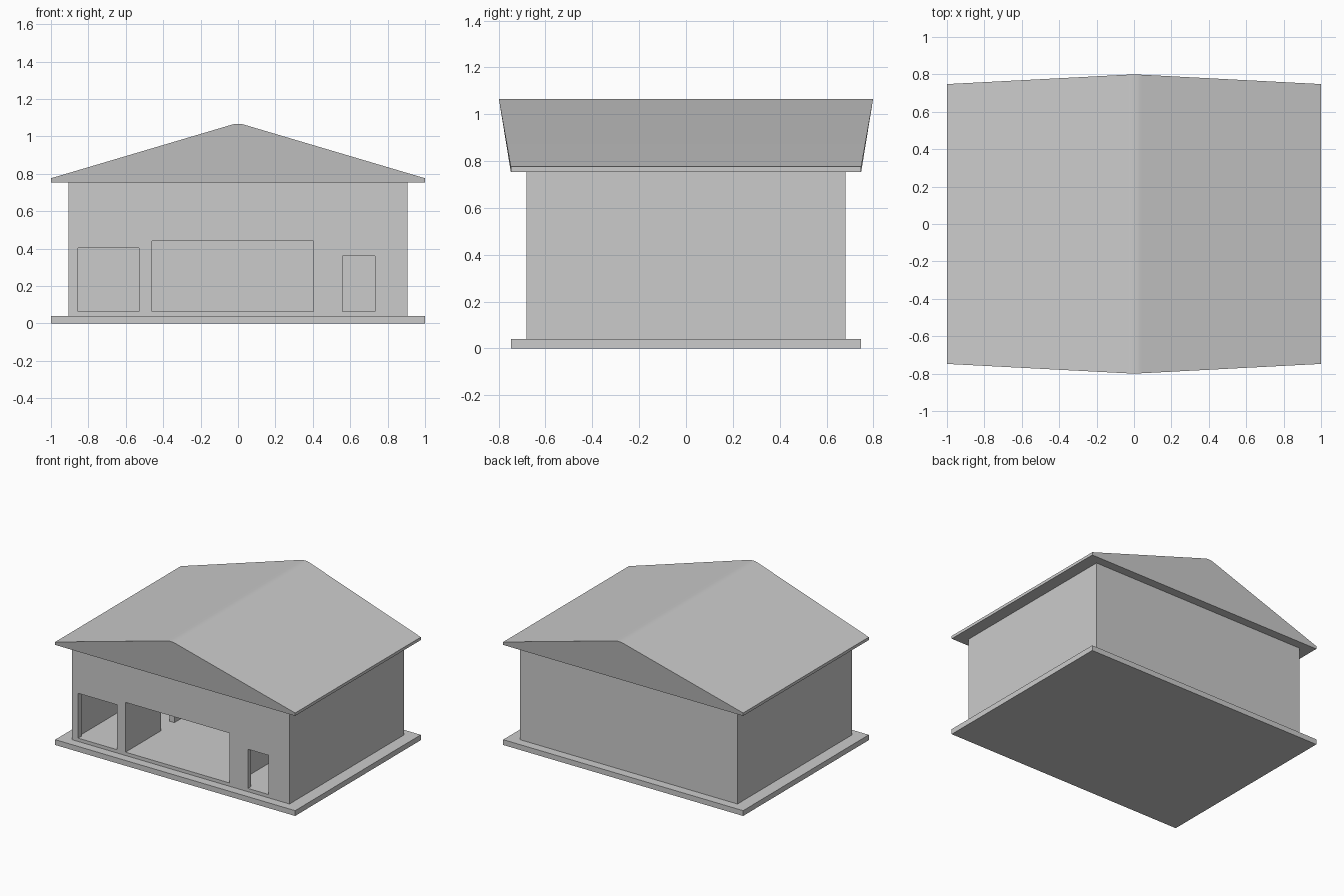
import bpy, bmesh

if "Cube" in bpy.data.objects:
    bpy.data.objects.remove(bpy.data.objects["Cube"])


def box(name, x0, x1, y0, y1, z0, z1):
    bpy.ops.mesh.primitive_cube_add(size=1)
    ob = bpy.context.object
    ob.name = name
    for v in ob.data.vertices:
        v.co = (x1 if v.co.x > 0 else x0,
                y1 if v.co.y > 0 else y0,
                z1 if v.co.z > 0 else z0)
    return ob


def cut(target, *dims):
    cutter = box("cutter", *dims)
    mod = target.modifiers.new("cut", 'BOOLEAN')
    mod.operation = 'DIFFERENCE'
    mod.solver = 'EXACT'
    mod.object = cutter
    bpy.context.view_layer.objects.active = target
    bpy.ops.object.modifier_apply(modifier=mod.name)
    bpy.data.objects.remove(cutter)


# Base slab
box("base_slab", -1, 1, -0.748, 0.748, 0, 0.04)

# Walls: solid block hollowed into three rooms, leaving a thin floor
FLOOR = 0.065
walls = box("walls", -0.907, 0.907, -0.682, 0.682, 0.04, 0.756)
for x0, x1 in ((-0.87, -0.50), (-0.46, 0.405), (0.445, 0.87)):
    cut(walls, x0, x1, -0.645, 0.645, FLOOR, 0.85)

# Front openings
for x0, x1, top in ((-0.855, -0.53, 0.403), (-0.46, 0.405, 0.44), (0.56, 0.732, 0.36)):
    cut(walls, x0, x1, -0.75, -0.60, FLOOR, top)

# Doorway in the left partition
cut(walls, -0.52, -0.44, -0.26, -0.10, FLOOR, 0.36)

# Roof: gabled profile with a rounded ridge, ends leaning outward to the top
EAVE, RIDGE = 0.776, 1.066
half = [(0.018, 1.066), (0.031, 1.063), (0.045, 1.059), (1, EAVE), (1, 0.754)]
profile = half + [(-x, z) for x, z in reversed(half)]


def end_y(z):
    return 0.748 + 0.051 * max(0, z - EAVE) / (RIDGE - EAVE)


bm = bmesh.new()
front = [bm.verts.new((x, -end_y(z), z)) for x, z in profile]
back = [bm.verts.new((x, end_y(z), z)) for x, z in profile]
bm.faces.new(back)
bm.faces.new(front)
n = len(profile)
for i in range(n):
    j = (i + 1) % n
    bm.faces.new((front[i], front[j], back[j], back[i]))
bmesh.ops.recalc_face_normals(bm, faces=bm.faces)
mesh = bpy.data.meshes.new("roof")
bm.to_mesh(mesh)
bm.free()
roof = bpy.data.objects.new("roof", mesh)
bpy.context.collection.objects.link(roof)
bpy.ops.object.select_all(action='DESELECT')
roof.select_set(True)
bpy.context.view_layer.objects.active = roof
bpy.ops.object.shade_smooth_by_angle(angle=0.4)
